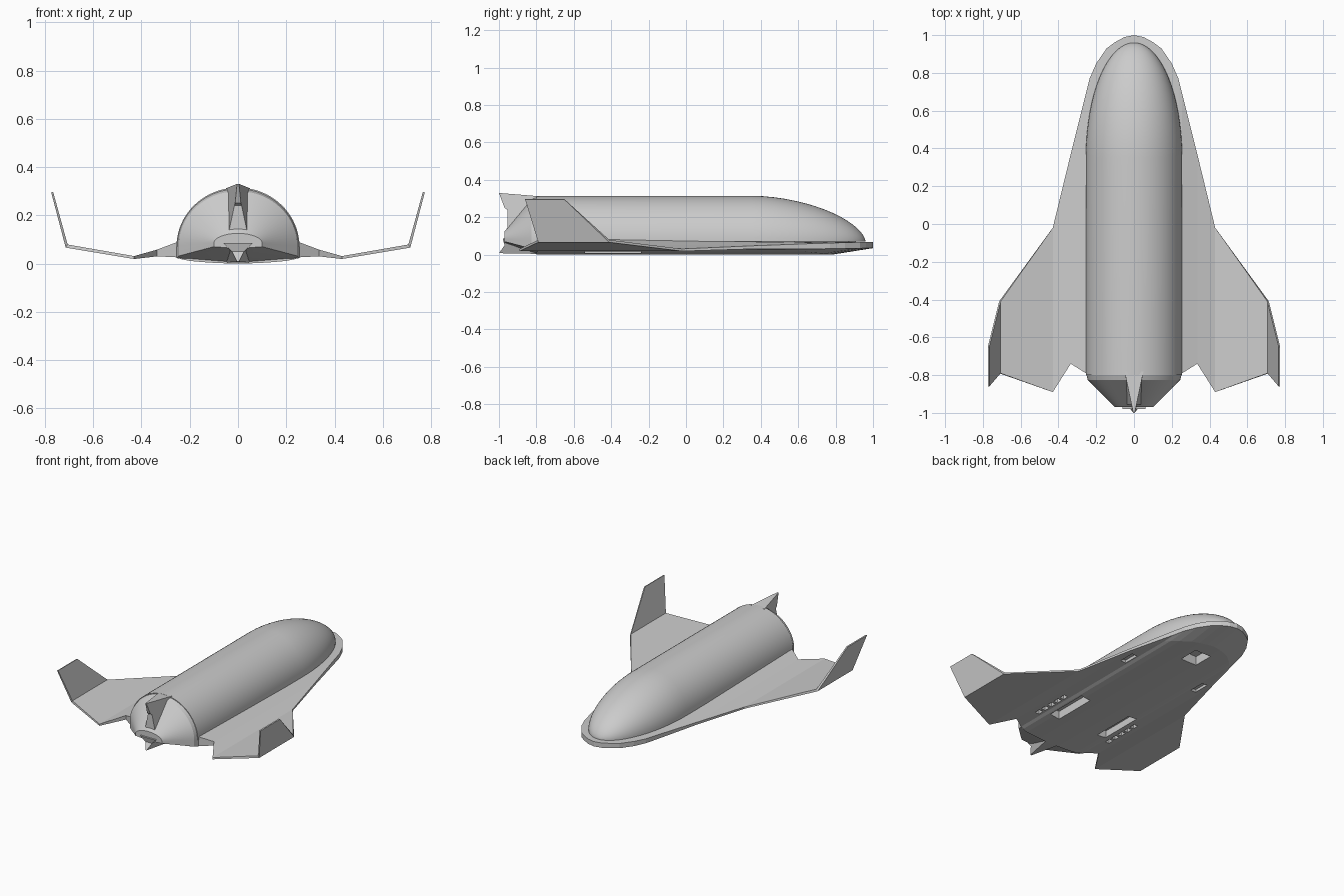
import bpy, bmesh, math

if "Cube" in bpy.data.objects:
    bpy.data.objects.remove(bpy.data.objects["Cube"])

grey = bpy.data.materials.new("light_grey")
grey.diffuse_color = (0.6, 0.6, 0.6, 1)
grey.use_nodes = True
grey.node_tree.nodes["Principled BSDF"].inputs["Base Color"].default_value = grey.diffuse_color


def make(name, verts, faces, smooth=None):
    me = bpy.data.meshes.new(name)
    me.from_pydata(verts, [], faces)
    bm = bmesh.new()
    bm.from_mesh(me)
    bmesh.ops.recalc_face_normals(bm, faces=bm.faces)
    bm.to_mesh(me)
    bm.free()
    me.materials.append(grey)
    ob = bpy.data.objects.new(name, me)
    bpy.context.collection.objects.link(ob)
    if smooth:
        bpy.ops.object.select_all(action='DESELECT')
        ob.select_set(True)
        bpy.context.view_layer.objects.active = ob
        bpy.ops.object.shade_smooth_by_angle(angle=math.radians(smooth))
    return ob


def loft(name, rings, smooth=None):
    n = len(rings[0])
    verts = [p for r in rings for p in r]
    faces = [(i * n + j, i * n + (j + 1) % n, (i + 1) * n + (j + 1) % n, (i + 1) * n + j)
             for i in range(len(rings) - 1) for j in range(n)]
    faces += [tuple(range(n)), tuple(range(len(verts) - n, len(verts)))]
    return make(name, verts, faces, smooth)


# Lower hull, strakes, wings and upturned tips, lofted from wingtip to wingtip
# x, y front, y back, z bottom, z edge bottom, z edge top, z rear top, belly setback, top shift
half = [
    (0.00, 1.00, -0.80, 0.000, 0.035, 0.068, 0.09, 0.22, 0),
    (0.05, 0.99, -0.80, 0.001, 0.035, 0.068, 0.09, 0.22, 0),
    (0.10, 0.963, -0.80, 0.003, 0.035, 0.068, 0.09, 0.21, 0),
    (0.145, 0.93, -0.80, 0.006, 0.034, 0.067, 0.09, 0.20, 0),
    (0.20, 0.85, -0.80, 0.011, 0.033, 0.065, 0.09, 0.17, 0),
    (0.235, 0.77, -0.795, 0.018, 0.032, 0.062, 0.09, 0.13, 0),
    (0.255, 0.69, -0.79, 0.026, 0.031, 0.060, 0.088, 0.10, 0),
    (0.335, 0.37, -0.74, 0.030, 0.031, 0.048, 0.058, 0.06, 0),
    (0.43, -0.02, -0.89, 0.019, 0.019, 0.031, 0.031, 0.03, 0),
    (0.714, -0.41, -0.79, 0.066, 0.066, 0.079, 0.079, 0.02, 0.008),
    (0.774, -0.65, -0.86, 0.295, 0.295, 0.297, 0.297, 0.02, 0.008),
]


def wing_section(s, sign):
    x, yf, yb, zb, z0, z1, z2, d, dx = s
    return [(sign * (x - dx), yf, z1), (sign * x, yf, z0), (sign * x, yf - d, zb),
            (sign * x, yb, zb), (sign * (x - dx), yb, z2)]


hull = loft("hull_and_wings", [wing_section(s, -1) for s in half[:0:-1]] +
            [wing_section(s, 1) for s in half])

# Rounded fuselage shell with a blunt nose
SEG = 40


def arch(y, w, h, base):
    return [(w * math.cos(math.pi * i / SEG), y, base + h * math.sin(math.pi * i / SEG))
            for i in range(SEG + 1)]


rings = [arch(-0.80, 0.255, 0.245, 0.07), arch(0.35, 0.255, 0.245, 0.07)]
for k in range(1, 17):
    t = math.sin(math.pi / 2 * k / 16) * 0.999
    rings.append(arch(0.35 + 0.61 * t, 0.255 * math.sqrt(1 - t * t),
                      0.245 * (1 - t ** 1.8) ** 0.6, 0.07))
loft("fuselage", rings, 30)


# Tapered tail cone
def tail_ring(y, w, top, base, bottom):
    return arch(y, w, top - base, base) + [(-w, y, bottom + 0.02 * w / 0.25), (0, y, bottom),
                                           (w, y, bottom + 0.02 * w / 0.25)]


loft("tail_cone", [tail_ring(-0.79, 0.254, 0.313, 0.07, 0.002),
                   tail_ring(-0.825, 0.245, 0.300, 0.075, 0.012),
                   tail_ring(-0.97, 0.10, 0.125, 0.085, 0.062)], 30)


# Wedge fins at the tail: points are y, z, half thickness
def wedge(name, pts):
    loft(name, [[(s * t, y, z) for y, z, t in pts] for s in (-1, 1)])


wedge("tail_fin", [(-0.78, 0.10, 0.06), (-0.78, 0.312, 0.05), (-1.0, 0.33, 0.004),
                   (-0.97, 0.25, 0.012), (-0.955, 0.24, 0.015), (-0.955, 0.10, 0.045)])
wedge("tail_keel", [(-0.78, 0.004, 0.05), (-0.78, 0.10, 0.08), (-0.98, 0.085, 0.06),
                    (-0.97, 0.05, 0.025), (-1.0, 0.008, 0.004)])

# Gear bays and slots cut into the belly
boxes = [(0, 0.6, 0.12, 0.14, 0.062)]
for s in (-1, 1):
    boxes.append((s * 0.19, -0.39, 0.07, 0.30, 0.062))
    boxes.append((s * 0.285, 0.29, 0.04, 0.11, 0.046))
    boxes += [(s * 0.285, -0.58 + 0.06 * i, 0.03, 0.04, 0.06) for i in range(5)]
cv, cf = [], []
for x, y, w, l, top in boxes:
    b = len(cv)
    cv += [(x + w * i, y + l * j, z) for z in (-0.05, top)
           for i, j in ((-.5, -.5), (.5, -.5), (.5, .5), (-.5, .5))]
    cf += [(b, b + 1, b + 2, b + 3), (b + 4, b + 5, b + 6, b + 7)]
    cf += [(b + i, b + (i + 1) % 4, b + 4 + (i + 1) % 4, b + 4 + i) for i in range(4)]
cutter = make("bay_cutter", cv, cf)
mod = hull.modifiers.new("bays", 'BOOLEAN')
mod.operation = 'DIFFERENCE'
mod.solver = 'EXACT'
mod.object = cutter
bpy.context.view_layer.objects.active = hull
bpy.ops.object.modifier_apply(modifier=mod.name)
bpy.data.objects.remove(cutter, do_unlink=True)
